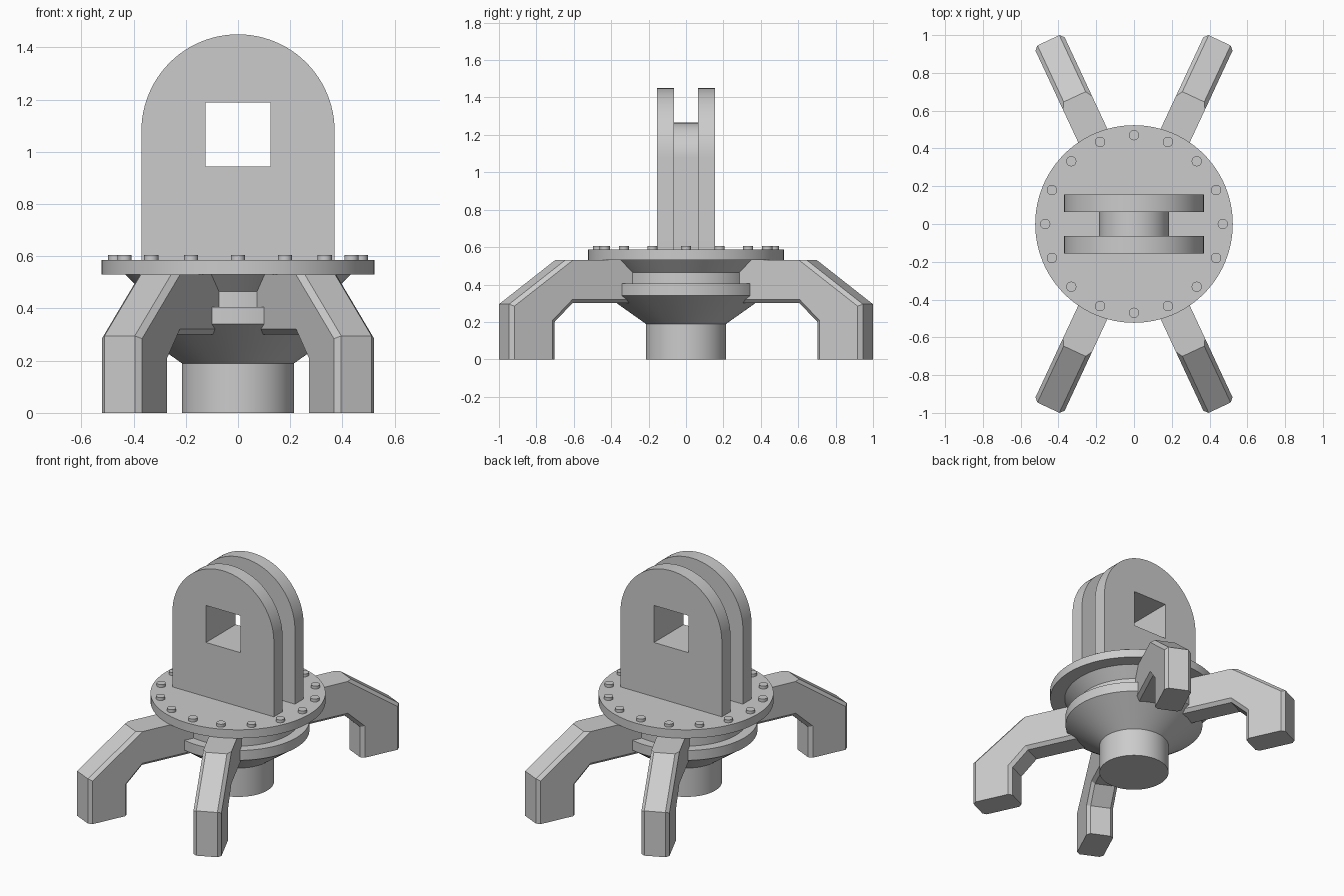
import bpy, bmesh, math
from mathutils import Matrix, Vector

if "Cube" in bpy.data.objects:
    bpy.data.objects.remove(bpy.data.objects["Cube"])

grey = bpy.data.materials.new("grey")
grey.diffuse_color = (0.6, 0.6, 0.6, 1)
grey.use_nodes = True
grey.node_tree.nodes["Principled BSDF"].inputs["Base Color"].default_value = grey.diffuse_color


def add_object(name, mesh):
    ob = bpy.data.objects.new(name, mesh)
    bpy.context.collection.objects.link(ob)
    return ob


def finish(name, bm):
    bmesh.ops.recalc_face_normals(bm, faces=bm.faces)
    me = bpy.data.meshes.new(name)
    bm.to_mesh(me)
    bm.free()
    me.materials.append(grey)
    return me


def lathe(name, profile, n):
    """Revolve (radius, z) points around z, with flat caps."""
    bm = bmesh.new()
    rings = [[bm.verts.new((r * math.cos(2 * math.pi * i / n),
                            r * math.sin(2 * math.pi * i / n), z))
              for i in range(n)] for r, z in profile]
    for a, b in zip(rings, rings[1:]):
        for i in range(n):
            j = (i + 1) % n
            bm.faces.new((a[i], a[j], b[j], b[i]))
    bm.faces.new(rings[0])
    bm.faces.new(rings[-1])
    return finish(name, bm)


def lug(name, half_w, y0, y1):
    """Arched plate with a square window, between y0 and y1."""
    base, centre = 0.57, 1.08
    outline = [(-half_w, base), (half_w, base)]
    outline += [(half_w * math.cos(math.pi * i / 48),
                 centre + half_w * math.sin(math.pi * i / 48)) for i in range(49)]
    window = [(-0.125, 0.944), (0.125, 0.944), (0.125, 1.188), (-0.125, 1.188)]
    bm = bmesh.new()
    edges = []
    for loop in (outline, window):
        vs = [bm.verts.new((x, y0, z)) for x, z in loop]
        edges += [bm.edges.new((vs[i - 1], vs[i])) for i in range(len(vs))]
    bmesh.ops.triangle_fill(bm, edges=edges, use_beauty=True, normal=(0, -1, 0))
    ext = bmesh.ops.extrude_face_region(bm, geom=bm.faces[:], use_keep_orig=True)
    moved = [g for g in ext["geom"] if isinstance(g, bmesh.types.BMVert)]
    bmesh.ops.translate(bm, verts=moved, vec=(0, y1 - y0, 0))
    add_object(name, finish(name, bm))


def leg_mesh():
    """Bent leg running along +y, long edges chamfered except under the flange."""
    w = 0.085
    prof = [(0.2, 0.30), (0.70, 0.30), (0.805, 0.20), (0.805, 0),
            (1.073, 0), (1.073, 0.295), (0.743, 0.53), (0.2, 0.53)]
    bm = bmesh.new()
    sides = [[bm.verts.new((x, y, z)) for y, z in prof] for x in (-w, w)]
    a, b = sides
    for i in range(len(prof)):
        bm.faces.new((a[i - 1], a[i], b[i], b[i - 1]))
    bm.faces.new(a)
    bm.faces.new(b)
    bmesh.ops.recalc_face_normals(bm, faces=bm.faces)
    edges = [bm.edges.get((s[i], s[i + 1])) for s in sides for i in (0, 1, 2, 4, 5)]
    bmesh.ops.bevel(bm, geom=edges, offset=0.021, offset_type='OFFSET',
                    segments=1, affect='EDGES', clamp_overlap=True)
    return finish("leg", bm)


# Central turned hub and round flange
add_object("hub", lathe("hub", [(0.215, 0), (0.215, 0.19), (0.427, 0.34), (0.427, 0.405),
                                (0.365, 0.405), (0.365, 0.465), (0.432, 0.53)], 96))
add_object("flange", lathe("flange", [(0.523, 0.53), (0.523, 0.586)], 96))

# Ring of bolt heads
bolt = lathe("bolt", [(0.027, 0.575), (0.027, 0.605)], 24)
for i in range(16):
    t = math.pi * i / 8
    add_object(f"bolt_{i + 1}", bolt).location = (0.47 * math.cos(t), 0.47 * math.sin(t), 0)

# Two arched lug plates with a narrower spacer between them
lug("front_lug", 0.37, -0.155, -0.064)
lug("back_lug", 0.37, 0.064, 0.155)
lug("lug_spacer", 0.185, -0.064, 0.064)

# Four splayed legs
leg = leg_mesh()
for name, deg in (("back_left_leg", 25), ("back_right_leg", -25),
                  ("front_left_leg", 155), ("front_right_leg", -155)):
    add_object(name, leg).rotation_euler.z = math.radians(deg)

# Smooth the round surfaces, keep edges sharp
for ob in bpy.context.collection.objects:
    ob.select_set(True)
bpy.context.view_layer.objects.active = bpy.data.objects["hub"]
bpy.ops.object.shade_smooth_by_angle(angle=math.radians(25))
